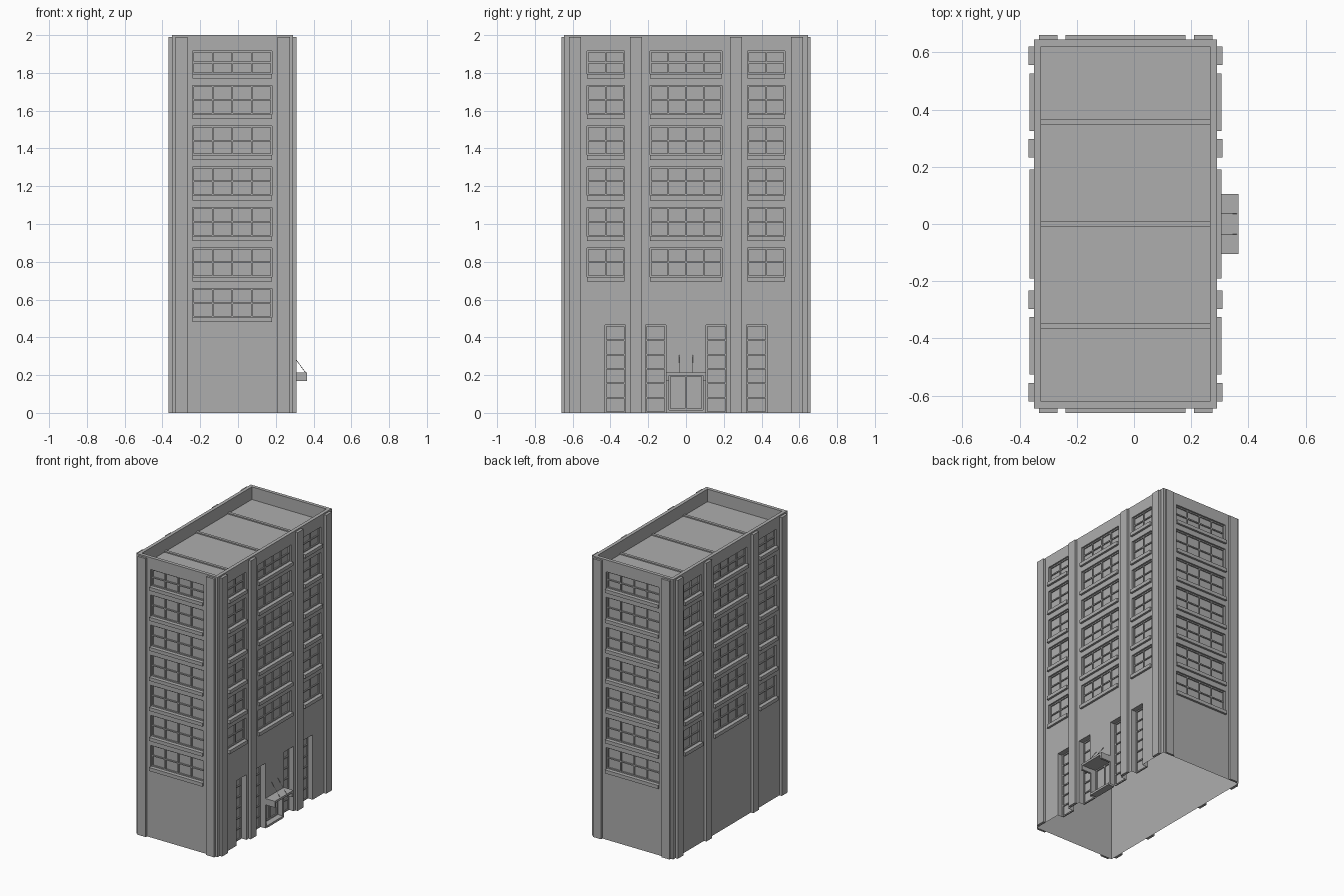
import bpy
import bmesh
from mathutils import Vector

cube = bpy.data.objects.get("Cube")
if cube:
    bpy.data.objects.remove(cube, do_unlink=True)

grey = bpy.data.materials.new("concrete_grey")
grey.use_nodes = True
colour = (0.42, 0.42, 0.42, 1)
grey.diffuse_color = colour
grey.node_tree.nodes["Principled BSDF"].inputs["Base Color"].default_value = colour

X_MIN, X_MAX, Y_MAX, TOP = -0.35, 0.29, 0.645, 2.0
RIM, ROOF = 0.025, 1.91
RECESS, TALL_RECESS, PROUD = 0.02, 0.045, 0.015
BAR = 0.008

# Each facade maps (along the wall, height, distance outward) to a point
FACADES = {
    "front": lambda u, z, d: Vector((u, -Y_MAX - d, z)),
    "back": lambda u, z, d: Vector((u, Y_MAX + d, z)),
    "entrance": lambda u, z, d: Vector((X_MAX + d, u, z)),
    "rear": lambda u, z, d: Vector((X_MIN - d, u, z)),
}


def add_box(bm, a, b):
    """Add an axis-aligned box spanning two opposite corners."""
    verts = bmesh.ops.create_cube(bm, size=1)["verts"]
    mid = (a + b) / 2
    for v in verts:
        v.co = Vector([m + c * abs(q - p) for m, c, p, q in zip(mid, v.co, a, b)])


def wall_box(bm, side, u, z, d):
    f = FACADES[side]
    add_box(bm, f(u[0], z[0], d[0]), f(u[1], z[1], d[1]))


def finish(name, bm):
    mesh = bpy.data.meshes.new(name)
    bm.to_mesh(mesh)
    bm.free()
    obj = bpy.data.objects.new(name, mesh)
    bpy.context.collection.objects.link(obj)
    mesh.materials.append(grey)
    return obj


def glazing_bars(bm, side, u, z, cols, rows, back):
    """Frame and glazing bars standing on the back of a recess."""
    d = (-back - 0.002, -back + BAR)
    for i in range(cols + 1):
        c = u[0] + BAR / 2 + (u[1] - u[0] - BAR) * i / cols
        wall_box(bm, side, (c - BAR / 2, c + BAR / 2), z, d)
    for i in range(rows + 1):
        c = z[0] + BAR / 2 + (z[1] - z[0] - BAR) * i / rows
        wall_box(bm, side, u, (c - BAR / 2, c + BAR / 2), d)


# Window layout: side, span, columns of panes, number of storeys
END_BAY = (-0.24, 0.18)
LONG_BAYS = [((-0.525, -0.325), 2), ((-0.19, 0.19), 4), ((0.325, 0.525), 2)]
columns = [(s, END_BAY, 4, 7) for s in ("front", "back")]
columns += [(s, u, n, 6) for s in ("entrance", "rear") for u, n in LONG_BAYS]
windows = []
for side, u, cols, storeys in columns:
    for i in range(storeys):
        low = 1.77 - 0.215 * i
        windows.append((side, u, (low, low + (0.178 if i else 0.145)), cols))
tall_windows = [(-0.43, -0.32), (-0.215, -0.105), (0.105, 0.215), (0.32, 0.43)]
DOOR = (-0.09, 0.09)

# Cutter: window recesses, ground floor openings and the roof well
bm = bmesh.new()
for side, u, z, cols in windows:
    wall_box(bm, side, u, z, (-RECESS, 0.1))
for u in tall_windows:
    wall_box(bm, "entrance", u, (-0.1, 0.465), (-TALL_RECESS, 0.1))
wall_box(bm, "entrance", DOOR, (-0.1, 0.2), (-TALL_RECESS, 0.1))
add_box(bm, Vector((X_MIN + RIM, -Y_MAX + RIM, ROOF)),
        Vector((X_MAX - RIM, Y_MAX - RIM, TOP + 0.1)))
cutter = finish("cutter", bm)
cutter.hide_render = True

# Main block, carved and then left open underneath
bm = bmesh.new()
add_box(bm, Vector((X_MIN, -Y_MAX, 0)), Vector((X_MAX, Y_MAX, TOP)))
block = finish("building_walls", bm)
mod = block.modifiers.new("openings", "BOOLEAN")
mod.operation, mod.solver, mod.object = "DIFFERENCE", "EXACT", cutter
bpy.context.view_layer.objects.active = block
block.select_set(True)
bpy.ops.object.modifier_apply(modifier=mod.name)
bpy.data.objects.remove(cutter, do_unlink=True)
bm = bmesh.new()
bm.from_mesh(block.data)
under = [f for f in bm.faces if f.calc_center_median().z < 0.001]
bmesh.ops.delete(bm, geom=under, context="FACES")
bm.to_mesh(block.data)
bm.free()

# Pilasters on all four facades
bm = bmesh.new()
for side in FACADES:
    on_end = side in ("front", "back")
    spots = (-0.3, 0.242) if on_end else (-0.588, -0.265, 0.265, 0.588)
    for c in spots:
        wall_box(bm, side, (c - 0.032, c + 0.032), (0, 1.99),
                 (0, PROUD if on_end else 0.019))
finish("pilasters", bm)

# Sills and glazing bars
sills, bars = bmesh.new(), bmesh.new()
for side, u, z, cols in windows:
    sill_top = z[0] + 0.025
    wall_box(sills, side, u, (z[0], sill_top), (-RECESS, PROUD))
    glazing_bars(bars, side, u, (sill_top, z[1]), cols, 2, RECESS)
finish("window_sills", sills)
finish("window_bars", bars)

# Tall ground floor windows
bm = bmesh.new()
for u in tall_windows:
    glazing_bars(bm, "entrance", u, (0, 0.465), 1, 6, TALL_RECESS)
finish("tall_window_bars", bm)

# Entrance doors, with a threshold
bm = bmesh.new()
glazing_bars(bm, "entrance", DOOR, (0.015, 0.2), 2, 1, TALL_RECESS)
wall_box(bm, "entrance", DOOR, (0, 0.015), (-TALL_RECESS, 0.005))
finish("entrance_doors", bm)

# Canopy with side cheeks
bm = bmesh.new()
wall_box(bm, "entrance", (-0.105, 0.105), (0.198, 0.213), (0, 0.075))
for s in (-1, 1):
    wall_box(bm, "entrance", (s * 0.09, s * 0.105), (0.168, 0.198), (0, 0.075))
finish("entrance_canopy", bm)

# Stays holding the canopy
for name, y in (("canopy_stay_a", -0.036), ("canopy_stay_b", 0.036)):
    curve = bpy.data.curves.new(name, "CURVE")
    curve.dimensions = "3D"
    curve.bevel_depth = 0.0015
    curve.bevel_resolution = 0
    line = curve.splines.new("POLY")
    line.points.add(1)
    line.points[0].co = (X_MAX, y, 0.305, 1)
    line.points[1].co = (X_MAX + 0.07, y, 0.21, 1)
    curve.materials.append(grey)
    bpy.context.collection.objects.link(bpy.data.objects.new(name, curve))

# Low ribs across the roof
bm = bmesh.new()
for y in (-0.357, 0, 0.357):
    add_box(bm, Vector((X_MIN + RIM, y - 0.01, ROOF - 0.002)),
            Vector((X_MAX - RIM, y + 0.01, ROOF + 0.008)))
finish("roof_ribs", bm)
